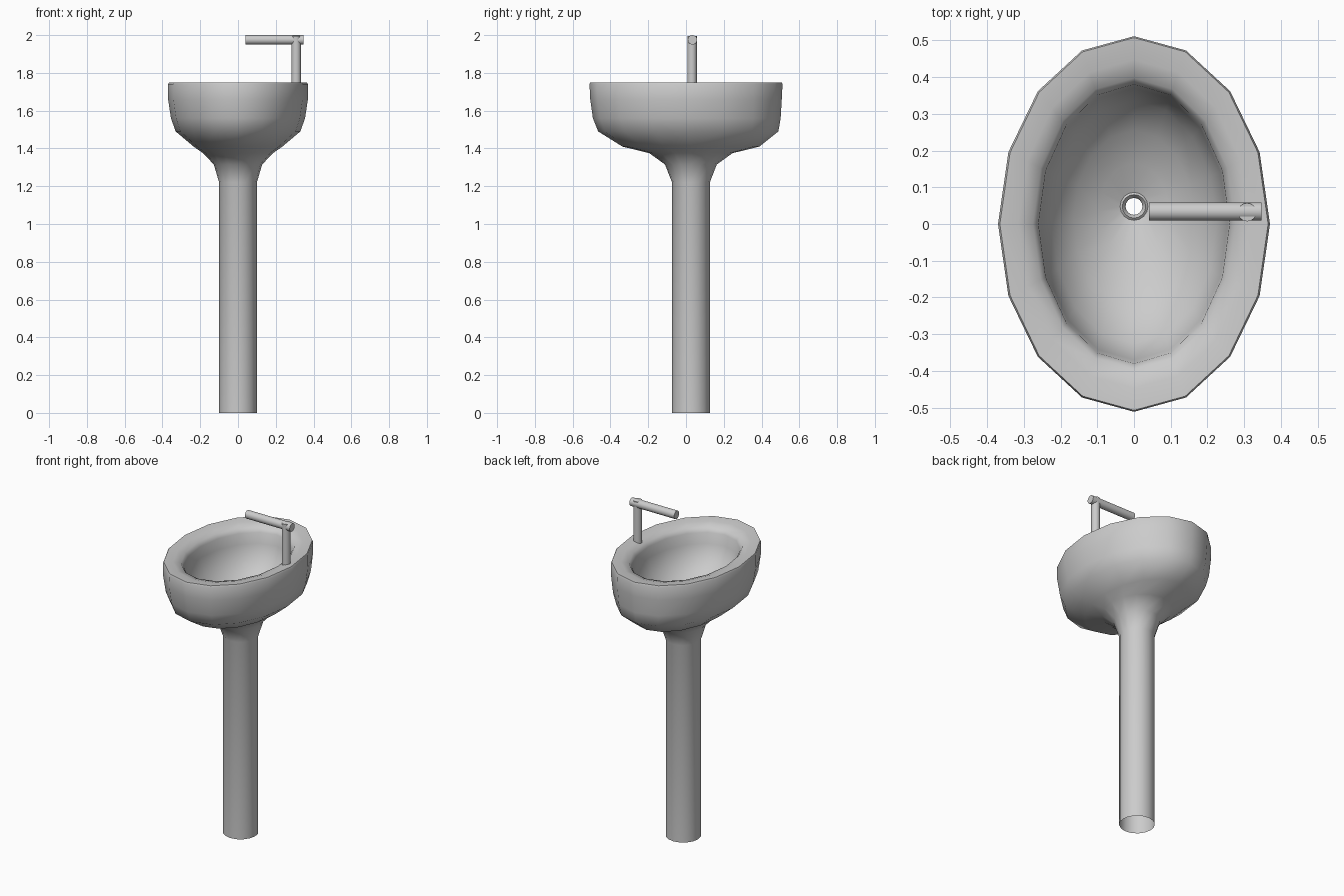
import bpy, bmesh, math

if "Cube" in bpy.data.objects:
    bpy.data.objects.remove(bpy.data.objects["Cube"])

SIDES = 16


def finish(obj, angle=50):
    bpy.ops.object.select_all(action='DESELECT')
    obj.select_set(True)
    bpy.context.view_layer.objects.active = obj
    bpy.ops.object.shade_smooth_by_angle(angle=math.radians(angle))


def loft(name, rings):
    """Skin elliptical rings given as (centre y, radius x, radius y, z)."""
    bm = bmesh.new()
    loops = []
    for cy, rx, ry, z in rings:
        loops.append([bm.verts.new((rx * math.cos(a), cy + ry * math.sin(a), z))
                      for a in (2 * math.pi * i / SIDES for i in range(SIDES))])
    for low, high in zip(loops, loops[1:]):
        for i in range(SIDES):
            j = (i + 1) % SIDES
            bm.faces.new((low[i], low[j], high[j], high[i]))
    mesh = bpy.data.meshes.new(name)
    bm.to_mesh(mesh)
    bm.free()
    obj = bpy.data.objects.new(name, mesh)
    bpy.context.collection.objects.link(obj)
    finish(obj)


def rod(name, radius, length, location, rotation=(0, 0, 0)):
    bpy.ops.mesh.primitive_cylinder_add(vertices=16, radius=radius, depth=length,
                                        location=location, rotation=rotation)
    obj = bpy.context.object
    obj.name = name
    finish(obj)


# Pedestal flaring into the oval bowl, over the rim and down to the drain
loft("pedestal_basin", [
    (0.026, 0.10, 0.10, 0.0),
    (0.026, 0.10, 0.10, 1.22),
    (0.026, 0.128, 0.137, 1.315),
    (0.026, 0.185, 0.22, 1.375),
    (0.026, 0.235, 0.363, 1.41),
    (0.012, 0.33, 0.477, 1.49),
    (0.004, 0.355, 0.497, 1.56),
    (0.0, 0.37, 0.507, 1.66),
    (0.0, 0.37, 0.511, 1.74),
    (0.0, 0.365, 0.507, 1.75),
    (0.0, 0.315, 0.447, 1.745),
    (0.0, 0.275, 0.397, 1.73),
    (0.0, 0.26, 0.38, 1.705),
    (0.0, 0.255, 0.37, 1.64),
    (0.005, 0.225, 0.33, 1.55),
    (0.015, 0.165, 0.24, 1.48),
    (0.035, 0.095, 0.13, 1.435),
    (0.048, 0.038, 0.038, 1.405),
])

# Drain ring with an open hole
loft("drain", [
    (0.048, 0.038, 0.038, 1.405),
    (0.048, 0.032, 0.032, 1.41),
    (0.048, 0.023, 0.023, 1.40),
    (0.048, 0.023, 0.023, 1.34),
])

# Tap post and horizontal spout
rod("tap_post", 0.025, 0.285, (0.308, 0.032, 1.8525))
rod("tap_spout", 0.025, 0.307, (0.194, 0.034, 1.975), (0, math.pi / 2, 0))
